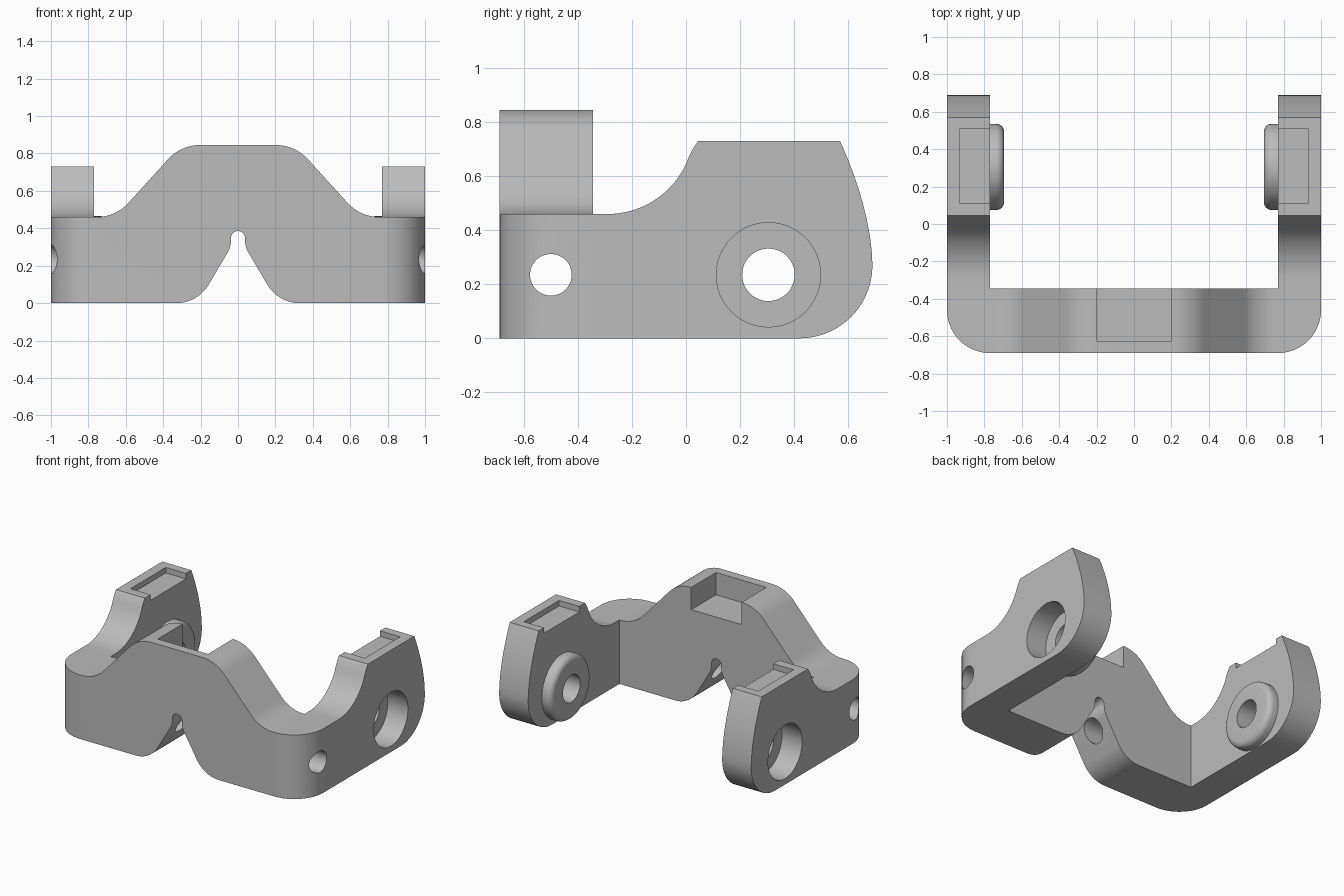
import bpy, bmesh
from math import pi, cos, sin, tan
from mathutils import Vector, Matrix

if "Cube" in bpy.data.objects:
    bpy.data.objects.remove(bpy.data.objects["Cube"])

grey = bpy.data.materials.new("plain grey")
grey.use_nodes = True
grey.diffuse_color = (0.5, 0.5, 0.5, 1)
grey.node_tree.nodes["Principled BSDF"].inputs["Base Color"].default_value = (0.5, 0.5, 0.5, 1)


def rounded(corners, steps=10):
    """Closed outline from (u, v, radius) corners, each replaced by an arc."""
    out = []
    for i, (u, v, r) in enumerate(corners):
        p = Vector((u, v))
        if not r:
            out.append(p)
            continue
        a = (Vector(corners[i - 1][:2]) - p).normalized()
        b = (Vector(corners[(i + 1) % len(corners)][:2]) - p).normalized()
        half = a.angle(b) / 2
        centre = p + (a + b).normalized() * (r / sin(half))
        start = p + a * (r / tan(half)) - centre
        turn = (pi - 2 * half) * (1 if a.cross(b) < 0 else -1)
        for k in range(steps + 1):
            t = turn * k / steps
            out.append(centre + Matrix.Rotation(t, 2) @ start)
    return out


def finish(name, bm):
    bmesh.ops.recalc_face_normals(bm, faces=bm.faces)
    mesh = bpy.data.meshes.new(name)
    bm.to_mesh(mesh)
    bm.free()
    mesh.materials.append(grey)
    ob = bpy.data.objects.new(name, mesh)
    bpy.context.collection.objects.link(ob)
    return ob


def prism(name, outline, place, lo, hi, corner_round=0):
    """Extrude an outline between two depths; place(u, v, depth) gives xyz."""
    bm = bmesh.new()
    face = bm.faces.new([bm.verts.new(place(u, v, lo)) for u, v in outline])
    new = bmesh.ops.extrude_face_region(bm, geom=[face])["geom"]
    move = Vector(place(0, 0, hi)) - Vector(place(0, 0, lo))
    bmesh.ops.translate(bm, vec=move, verts=[g for g in new if isinstance(g, bmesh.types.BMVert)])
    if corner_round:
        edges = [e for e in bm.edges if all(abs(abs(v.co.x) - 1) < 1e-4
                 and abs(v.co.y + 0.69) < 1e-4 for v in e.verts)]
        bmesh.ops.bevel(bm, geom=edges, offset=corner_round, segments=14, profile=0.5, affect='EDGES')
    return finish(name, bm)


def along_x(u, v, d):
    return (d, u, v)


def along_y(u, v, d):
    return (u, d, v)


def circle(y, z, r, n=48):
    return [(y + r * cos(2 * pi * k / n), z + r * sin(2 * pi * k / n)) for k in range(n)]


def box(name, x, y, z):
    return prism(name, [(y[0], z[0]), (y[1], z[0]), (y[1], z[1]), (y[0], z[1])], along_x, *x)


def combine(target, tool, operation):
    mod = target.modifiers.new(operation.lower(), 'BOOLEAN')
    mod.operation, mod.solver, mod.object = operation, 'EXACT', tool
    bpy.context.view_layer.objects.active = target
    bpy.ops.object.modifier_apply(modifier=mod.name)
    bpy.data.objects.remove(tool)


# Cross bar: raised middle, notch underneath, rounded front corners
half = [(1, 0, 0), (1, 0.46, 0), (0.655, 0.46, 0.23), (0.305, 0.845, 0.23)]
notch = [(0.038, 0.385, 0.0375), (0.038, 0.30, 0.12), (0.215, 0, 0.2)]
outline = half + [(-u, v, r) for u, v, r in half[::-1]]
outline += [(-u, v, r) for u, v, r in notch[::-1]] + notch
body = prism("bracket_body", rounded(outline), along_y, -0.69, -0.345, 0.23)

# Side arm outline, with a long hollow at the front and a rounded rear
swoop = [(-0.29 + 0.32 * sin(t), 0.78 - 0.32 * cos(t)) for t in [1.12 * k / 14 for k in range(15)]]
rear = [(0.42 + 0.27 * sin(t), 0.27 - 0.27 * cos(t)) for t in [pi / 2 * k / 14 for k in range(15)]]
bow = [(0.69 - 0.12 * (k / 8) ** 1.75, 0.27 + 0.46 * k / 8) for k in range(1, 9)]
arm = [(-0.345, 0)] + rear + bow + [(0.045, 0.73), (0.025, 0.70), (0.01, 0.67)]
arm += swoop[::-1] + [(-0.345, 0.46)]

HY, HZ = 0.305, 0.235
for side in (1, -1):
    combine(body, prism("arm", arm, along_x, side * 0.77, side), 'UNION')

    # Round boss on the inner face, its rim softened
    bm = bmesh.new()
    rings = [(0.80, 0.23)] + [(0.735 - 0.04 * sin(t), 0.19 + 0.04 * cos(t))
                              for t in [pi / 2 * k / 6 for k in range(7)]]
    loops = [[bm.verts.new((side * x, y, z)) for y, z in circle(HY, HZ, r)] for x, r in rings]
    for a, b in zip(loops, loops[1:]):
        for k in range(len(a)):
            bm.faces.new((a[k - 1], a[k], b[k], b[k - 1]))
    bm.faces.new(loops[0])
    bm.faces.new(loops[-1])
    combine(body, finish("boss", bm), 'UNION')

    # Stepped pivot hole and shallow pocket on top, open inwards
    combine(body, prism("pivot_hole", circle(HY, HZ, 0.097), along_x, side * 0.6, side * 1.1), 'DIFFERENCE')
    combine(body, prism("wide_bore", circle(HY, HZ, 0.193), along_x, side * 0.84, side * 1.1), 'DIFFERENCE')
    combine(body, box("arm_pocket", (side * 0.7, side * 0.93), (0.11, 0.51), (0.69, 0.9)), 'DIFFERENCE')

# Pin hole through the whole bar, and the pocket on top, open to the back
combine(body, prism("pin_hole", circle(-0.5, HZ, 0.077), along_x, -1.1, 1.1), 'DIFFERENCE')
combine(body, box("bar_pocket", (-0.2, 0.2), (-0.625, -0.2), (0.685, 1)), 'DIFFERENCE')

bpy.ops.object.select_all(action='DESELECT')
body.select_set(True)
bpy.context.view_layer.objects.active = body
bpy.ops.object.shade_smooth_by_angle(angle=0.5)
